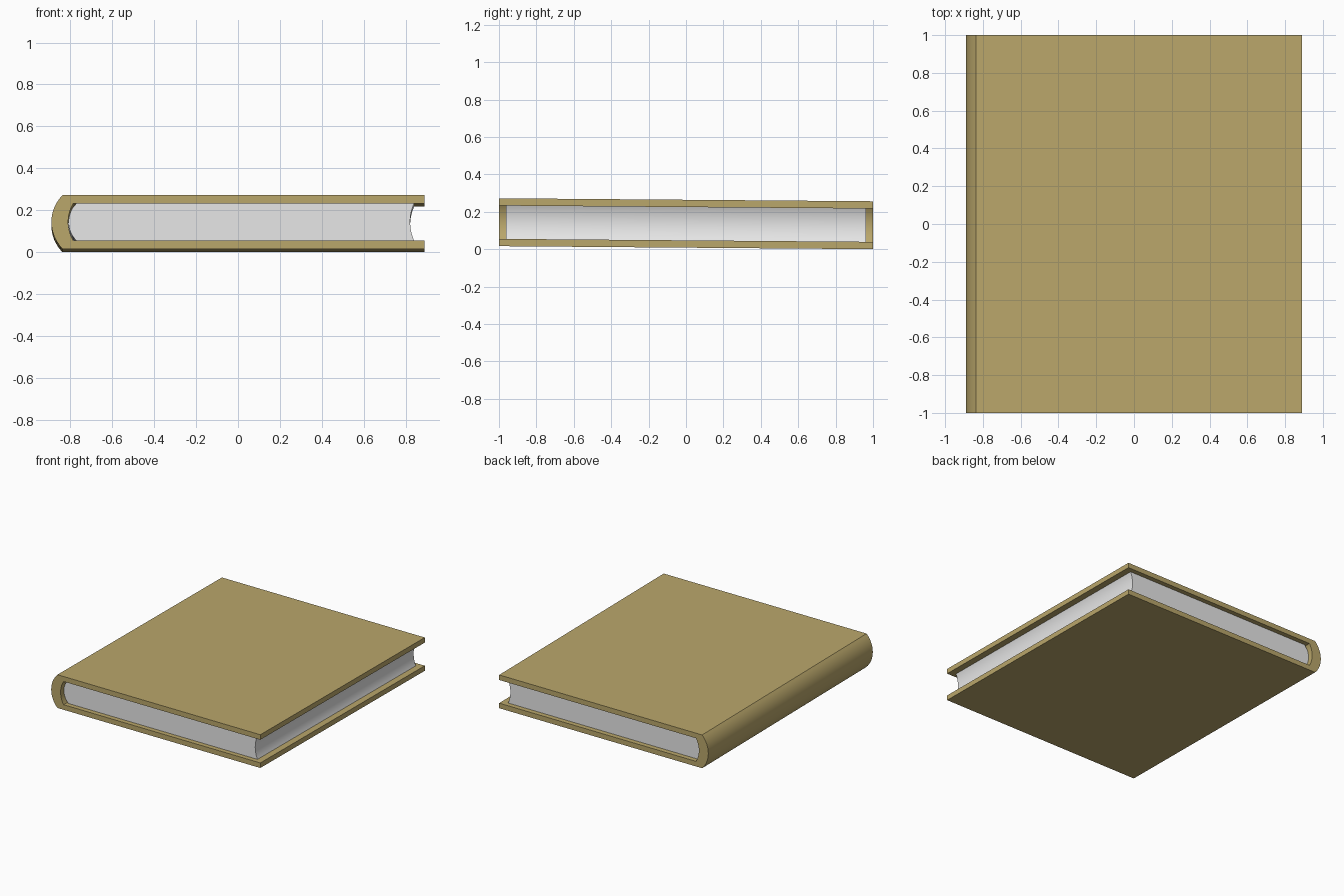
import bpy, bmesh, math

if "Cube" in bpy.data.objects:
    bpy.data.objects.remove(bpy.data.objects["Cube"])

TILT = 0.008          # the book leans down very slightly toward the back
MID = 0.136           # height of the middle of the book
OUT, INN = 0.128, 0.089   # half thickness of the cover and of the page block


def material(name, rgb):
    m = bpy.data.materials.new(name)
    m.diffuse_color = (*rgb, 1.0)
    m.use_nodes = True
    m.node_tree.nodes["Principled BSDF"].inputs["Base Color"].default_value = m.diffuse_color
    return m


def arc(x, half, sag, n=16):
    """Arc from top to bottom at edge x, bulging toward -x by sag."""
    r = (half * half + sag * sag) / (2 * sag)
    a = math.asin(half / r)
    pts = []
    for i in range(n + 1):
        t = a - 2 * a * i / n
        pts.append((x - (r * math.cos(t) - (r - sag)), r * math.sin(t)))
    return pts


def extrude_profile(name, profile, half_len, mat):
    """Extrude an x/z profile along y into a closed solid."""
    bm = bmesh.new()
    ends = []
    for y in (-half_len, half_len):
        ends.append([bm.verts.new((x, y, MID + z - TILT * y)) for x, z in profile])
    n = len(profile)
    for i in range(n):
        j = (i + 1) % n
        bm.faces.new((ends[0][i], ends[0][j], ends[1][j], ends[1][i]))
    for e in ends:
        bm.faces.new(e)
    bmesh.ops.recalc_face_normals(bm, faces=bm.faces)
    me = bpy.data.meshes.new(name)
    bm.to_mesh(me)
    bm.free()
    ob = bpy.data.objects.new(name, me)
    bpy.context.collection.objects.link(ob)
    me.materials.append(mat)
    bpy.ops.object.select_all(action='DESELECT')
    ob.select_set(True)
    bpy.context.view_layer.objects.active = ob
    bpy.ops.object.shade_smooth_by_angle(angle=math.radians(25))
    return ob


tan = material("tan_cover", (0.49, 0.385, 0.147))
white = material("page_white", (0.8, 0.8, 0.8))

# Cover: two boards joined by a rounded spine, one C-shaped profile
outer = [(0.89, OUT)] + arc(-0.837, OUT, 0.053) + [(0.89, -OUT)]
inner = [(0.89, -INN)] + arc(-0.785, INN, 0.025)[::-1] + [(0.89, INN)]
extrude_profile("cover", outer + inner, 1.0, tan)

# Page block: rounded at the spine, hollowed at the fore edge
fore = arc(0.84, INN, 0.019)[::-1]
back = arc(-0.77, INN, 0.038)
extrude_profile("pages", back + fore, 0.963, white)
